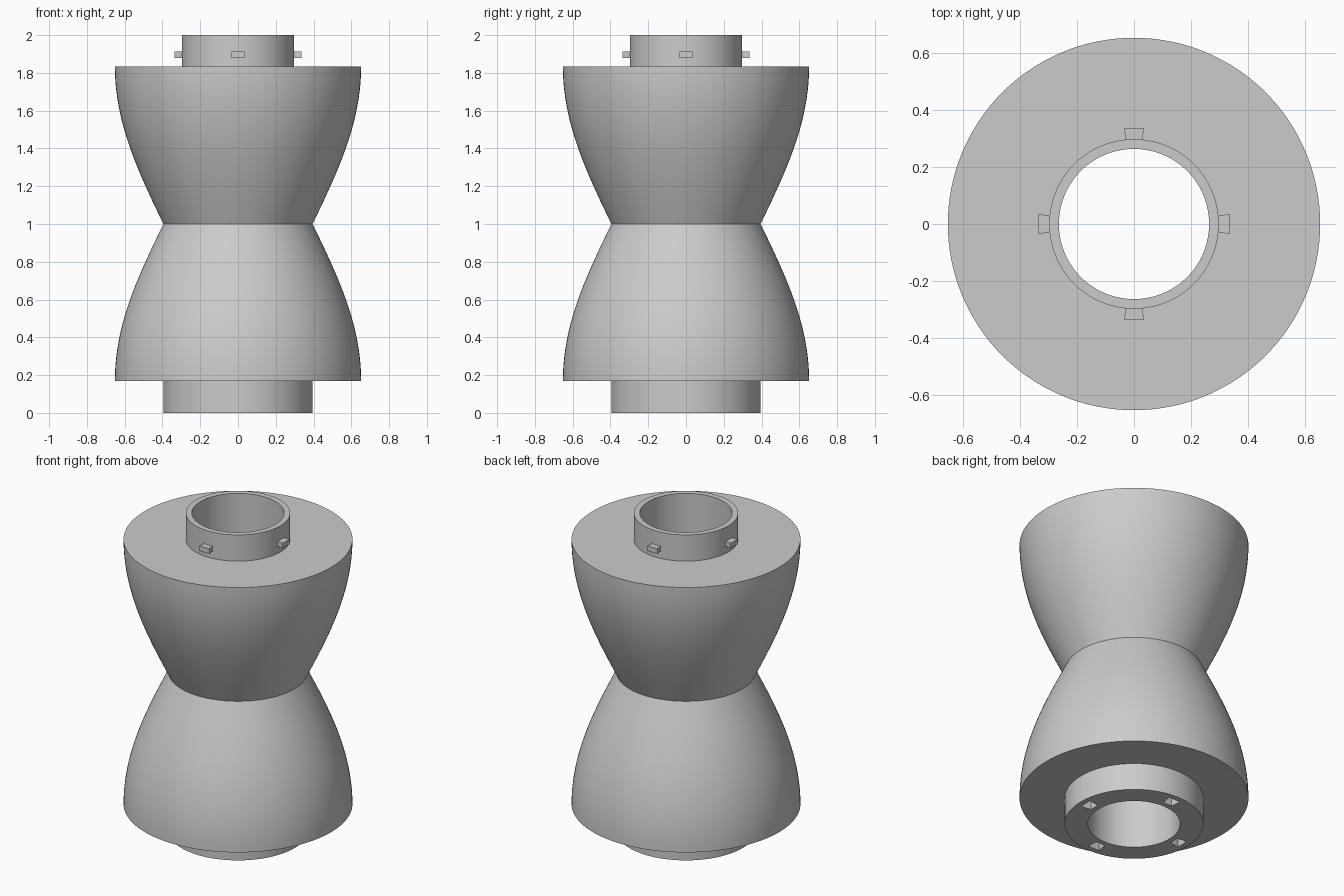
import bpy
import bmesh
import math
from mathutils import Matrix

cube = bpy.data.objects.get("Cube")
if cube:
    bpy.data.objects.remove(cube, do_unlink=True)

grey = bpy.data.materials.new("plain grey")
grey.use_nodes = True
grey.diffuse_color = (0.6, 0.6, 0.6, 1)
grey.node_tree.nodes["Principled BSDF"].inputs["Base Color"].default_value = (0.6, 0.6, 0.6, 1)

SEGMENTS = 128
BORE, WAIST, RIM, COLLAR = 0.263, 0.395, 0.652, 0.297
LOW, MID, HIGH, TOP = 0.17, 1.0, 1.835, 2.0


def make_object(name, bm):
    bmesh.ops.recalc_face_normals(bm, faces=bm.faces)
    mesh = bpy.data.meshes.new(name)
    bm.to_mesh(mesh)
    bm.free()
    mesh.materials.append(grey)
    obj = bpy.data.objects.new(name, mesh)
    bpy.context.collection.objects.link(obj)
    return obj


def lathe(name, profile):
    """Spin a closed (radius, z) outline around the z axis."""
    bm = bmesh.new()
    rings = []
    for i in range(SEGMENTS):
        a = math.tau * i / SEGMENTS
        rings.append([bm.verts.new((r * math.cos(a), r * math.sin(a), z)) for r, z in profile])
    n = len(profile)
    for i in range(SEGMENTS):
        a, b = rings[i], rings[(i + 1) % SEGMENTS]
        for j in range(n):
            k = (j + 1) % n
            bm.faces.new((a[j], b[j], b[k], a[k]))
    return make_object(name, bm)


def four_wedges(name, r0, r1, w0, w1, z0, z1):
    """Four blocks around the axis, slightly wider on the outside."""
    bm = bmesh.new()
    for i in range(4):
        turn = Matrix.Rotation(i * math.pi / 2, 4, 'Z')
        block = bmesh.ops.create_cube(bm, size=1)["verts"]
        for v in block:
            outer = v.co.x > 0
            v.co.y *= w1 if outer else w0
            v.co.x = r1 if outer else r0
            v.co.z = z1 if v.co.z > 0 else z0
        bmesh.ops.transform(bm, matrix=turn, verts=block)
    return make_object(name, bm)


# Flared bell curve, from rim (t = 0) to waist (t = 1)
STEPS = 20
bell = [(WAIST + (RIM - WAIST) * math.cos(i / STEPS * math.pi / 2), i / STEPS)
        for i in range(STEPS + 1)]
lower = [(r, LOW + t * (MID - LOW)) for r, t in bell]
upper = [(r, HIGH + t * (MID - HIGH)) for r, t in reversed(bell[:-1])]

# Hourglass body with base ring, top collar and through bore
outline = ([(BORE, 0), (WAIST, 0), (WAIST, LOW)] + lower + upper
           + [(COLLAR, HIGH), (COLLAR, TOP), (BORE, TOP)])
body = lathe("hourglass_body", outline)

# Slots in the underside that receive the locking pegs
cutter = four_wedges("slot_cutter", 0.295, 0.36, 0.06, 0.08, -0.05, LOW)
cutter.hide_render = True
cut = body.modifiers.new("slots", 'BOOLEAN')
cut.operation = 'DIFFERENCE'
cut.solver = 'EXACT'
cut.object = cutter
bpy.context.view_layer.objects.active = body
bpy.ops.object.modifier_apply(modifier=cut.name)
bpy.data.objects.remove(cutter, do_unlink=True)

# Locking pegs on the collar
four_wedges("locking_pegs", 0.285, 0.335, 0.054, 0.07, 1.88, 1.912)

# Smooth shading with crisp edges
bpy.ops.object.select_all(action='DESELECT')
body.select_set(True)
bpy.ops.object.shade_smooth_by_angle(angle=math.radians(30))
